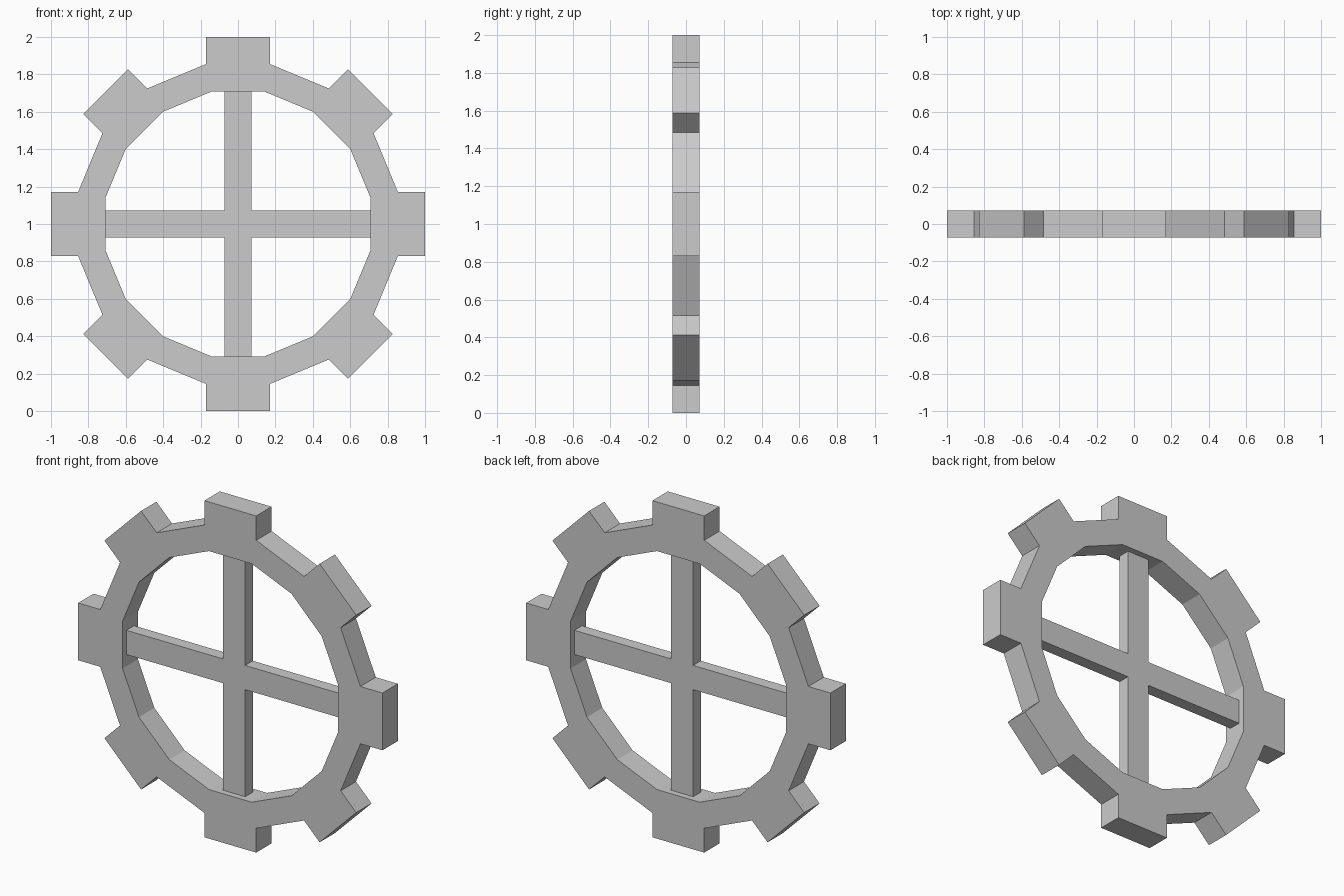
import bpy, bmesh
from math import pi, sin, cos
from mathutils import Matrix, Vector

cube = bpy.data.objects.get("Cube")
if cube:
    bpy.data.objects.remove(cube)

TEETH = 8
R_VALLEY, R_INNER, R_TIP = 0.872, 0.722, 1.0
HALF_DEPTH = 0.072
SPOKE_HALF_WIDTH, SPOKE_HALF_DEPTH = 0.072, 0.036

grey = bpy.data.materials.new("plain grey")
grey.use_nodes = True
colour = (0.6, 0.6, 0.6, 1)
grey.diffuse_color = colour
grey.node_tree.nodes["Principled BSDF"].inputs["Base Color"].default_value = colour


def polar(r, a):
    """Point in the wheel plane, angle measured from straight up."""
    return Vector((r * sin(a), 0, r * cos(a)))


def build_plate(name, polygons, half_depth):
    """Weld flat polygons in the wheel plane and extrude them through y."""
    bm = bmesh.new()
    for poly in polygons:
        bm.faces.new([bm.verts.new((p.x, -half_depth, p.z)) for p in poly])
    bmesh.ops.remove_doubles(bm, verts=bm.verts, dist=1e-4)
    out = bmesh.ops.extrude_face_region(bm, geom=bm.faces[:], use_keep_orig=True)
    moved = [g for g in out["geom"] if isinstance(g, bmesh.types.BMVert)]
    bmesh.ops.translate(bm, verts=moved, vec=(0, 2 * half_depth, 0))
    bmesh.ops.recalc_face_normals(bm, faces=bm.faces)
    mesh = bpy.data.meshes.new(name)
    bm.to_mesh(mesh)
    bm.free()
    mesh.materials.append(grey)
    obj = bpy.data.objects.new(name, mesh)
    obj.location.z = R_TIP
    bpy.context.collection.objects.link(obj)
    return obj


# Toothed rim: one tooth, the rim under it and the gap beside it, repeated
step = 2 * pi / TEETH
h = step / 4
half_tooth = R_VALLEY * sin(h)
sector = [
    [Vector((-half_tooth, 0, R_TIP)), Vector((half_tooth, 0, R_TIP)),
     polar(R_VALLEY, h), polar(R_VALLEY, -h)],
    [polar(R_VALLEY, -h), polar(R_VALLEY, h), polar(R_INNER, h), polar(R_INNER, -h)],
    [polar(R_VALLEY, h), polar(R_VALLEY, 3 * h), polar(R_INNER, 3 * h), polar(R_INNER, h)],
]
rim = []
for i in range(TEETH):
    turn = Matrix.Rotation(i * step, 3, 'Y')
    rim += [[turn @ p for p in poly] for poly in sector]
build_plate("toothed_rim", rim, HALF_DEPTH)

# Thinner cross of four spokes, meeting the inner flats of the rim
reach, w = R_INNER * cos(h), SPOKE_HALF_WIDTH
cross = []
for i in range(4):
    turn = Matrix.Rotation(i * pi / 2, 3, 'Y')
    cross += [turn @ Vector(p) for p in ((-w, 0, reach), (w, 0, reach), (w, 0, w))]
build_plate("cross_spokes", [cross], SPOKE_HALF_DEPTH)
